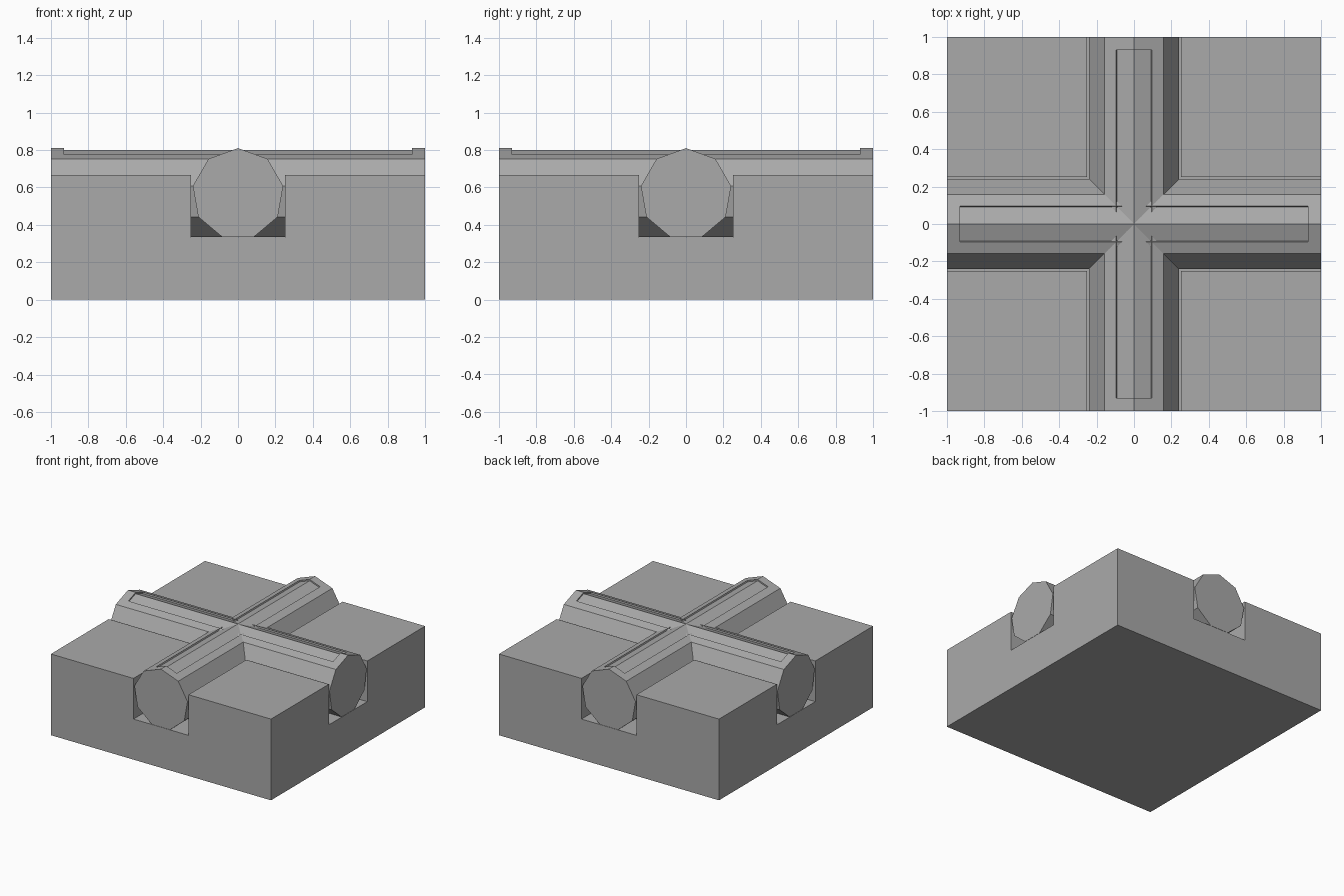
import bpy
import bmesh
from math import sin, cos, pi, radians
from mathutils import Matrix, Vector

cube = bpy.data.objects.get("Cube")
if cube:
    bpy.data.objects.remove(cube, do_unlink=True)

HALF = 1.0            # half side of the block
CHANNEL = 0.25        # half width of the channels
FLOOR, TOP = 0.333, 0.667
RADIUS, AXIS_Z = 0.245, 0.565
SLOT, SLOT_END, DEPTH = 0.095, 0.93, 0.011

grey = bpy.data.materials.new("plain grey")
grey.use_nodes = True
colour = (0.4, 0.4, 0.4, 1)
grey.diffuse_color = colour
grey.node_tree.nodes["Principled BSDF"].inputs["Base Color"].default_value = colour


def finish(name, bm):
    bmesh.ops.recalc_face_normals(bm, faces=bm.faces[:])
    mesh = bpy.data.meshes.new(name)
    bm.to_mesh(mesh)
    bm.free()
    mesh.materials.append(grey)
    obj = bpy.data.objects.new(name, mesh)
    bpy.context.collection.objects.link(obj)
    return obj


# Block: slab cut along the channel lines, its four corners raised
bm = bmesh.new()
size = Matrix.Diagonal((2 * HALF, 2 * HALF, FLOOR, 1))
bmesh.ops.create_cube(bm, size=1, matrix=Matrix.Translation((0, 0, FLOOR / 2)) @ size)
for axis in (Vector((1, 0, 0)), Vector((0, 1, 0))):
    for side in (-1, 1):
        bmesh.ops.bisect_plane(bm, geom=bm.verts[:] + bm.edges[:] + bm.faces[:],
                               plane_co=axis * side * CHANNEL, plane_no=axis)
corners = []
for f in bm.faces:
    c = f.calc_center_median()
    if f.normal.z > 0.9 and abs(c.x) > CHANNEL and abs(c.y) > CHANNEL:
        corners.append(f)
raised = bmesh.ops.extrude_discrete_faces(bm, faces=corners)["faces"]
for f in raised:
    bmesh.ops.translate(bm, verts=f.verts[:], vec=(0, 0, TOP - FLOOR))
bmesh.ops.remove_doubles(bm, verts=bm.verts[:], dist=0.0001)
bmesh.ops.dissolve_limit(bm, angle_limit=radians(1), verts=bm.verts[:], edges=bm.edges[:])
finish("grooved_block", bm)


# Nine-sided bar along x with a shallow slot sunk into its ridge
def slotted_bar(name, turn):
    ring = [(RADIUS * sin(i * 2 * pi / 9), AXIS_Z + RADIUS * cos(i * 2 * pi / 9))
            for i in range(9)]
    slope = pi / 9
    rim_z = ring[0][1] - SLOT * (sin(slope) / cos(slope))
    ring = [ring[0], (SLOT, rim_z)] + ring[1:] + [(-SLOT, rim_z)]
    n = len(ring)
    bm = bmesh.new()
    loops = [[bm.verts.new((x, y, z)) for y, z in ring]
             for x in (-HALF, -SLOT_END, SLOT_END, HALF)]
    bm.faces.new(loops[0])
    bm.faces.new(loops[-1])
    slot_faces = []
    for k in range(3):
        a, b = loops[k], loops[k + 1]
        for i in range(n):
            j = (i + 1) % n
            f = bm.faces.new((a[i], a[j], b[j], b[i]))
            if k == 1 and i in (0, n - 1):
                slot_faces.append(f)
    bmesh.ops.recalc_face_normals(bm, faces=bm.faces[:])
    result = bmesh.ops.extrude_face_region(bm, geom=slot_faces)["geom"]
    old = [f for f in slot_faces if f.is_valid]
    if old:
        bmesh.ops.delete(bm, geom=old, context="FACES")
    for v in result:
        if isinstance(v, bmesh.types.BMVert):
            side = 0 if abs(v.co.y) < 0.01 else (1 if v.co.y > 0 else -1)
            v.co -= DEPTH * Vector((0, side * sin(slope), cos(slope) if side else 1))
    bm.transform(Matrix.Rotation(turn, 4, "Z"))
    finish(name, bm)


slotted_bar("cross_bar", 0)
slotted_bar("long_bar", pi / 2)
